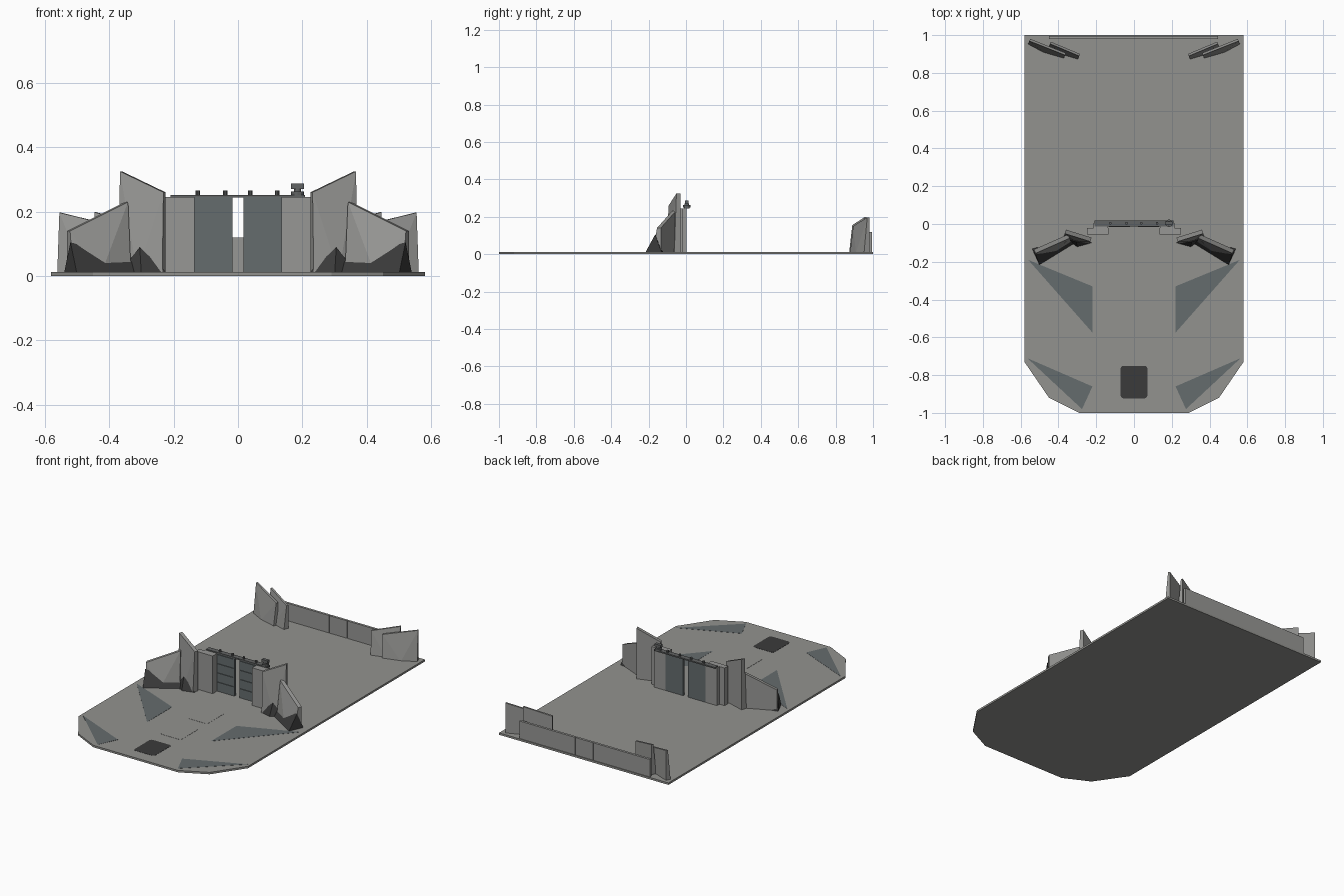
import bpy, bmesh, math
from mathutils import Vector

if "Cube" in bpy.data.objects:
    bpy.data.objects.remove(bpy.data.objects["Cube"])


def material(name, r, g, b):
    m = bpy.data.materials.new(name)
    m.diffuse_color = (r, g, b, 1)
    m.use_nodes = True
    m.node_tree.nodes["Principled BSDF"].inputs["Base Color"].default_value = m.diffuse_color
    return m


STONE = material("floor grey", 0.29, 0.29, 0.275)
ROCK = material("rock grey", 0.31, 0.31, 0.30)
SLATE = material("slate blue grey", 0.13, 0.15, 0.155)
DARK = material("charcoal", 0.043, 0.043, 0.043)
METAL = material("metal grey", 0.12, 0.125, 0.125)
FLOOR = 0.012


def finish(bm, name, mat):
    bmesh.ops.recalc_face_normals(bm, faces=bm.faces)
    me = bpy.data.meshes.new(name)
    bm.to_mesh(me)
    bm.free()
    me.materials.append(mat)
    ob = bpy.data.objects.new(name, me)
    bpy.context.collection.objects.link(ob)
    return ob


def box(name, x0, x1, y0, y1, z0, z1, mat):
    return plate(name, [(x0, y0), (x1, y0), (x1, y1), (x0, y1)], z0, z1, mat)


def plate(name, outline, z0, z1, mat):
    bm = bmesh.new()
    face = bm.faces.new([bm.verts.new((x, y, z0)) for x, y in outline])
    ext = bmesh.ops.extrude_face_region(bm, geom=[face])["geom"]
    bmesh.ops.translate(bm, vec=(0, 0, z1 - z0),
                        verts=[v for v in ext if isinstance(v, bmesh.types.BMVert)])
    return finish(bm, name, mat)


def hull(name, pts, mat):
    bm = bmesh.new()
    vs = [bm.verts.new(p) for p in pts]
    res = bmesh.ops.convex_hull(bm, input=vs)
    loose = [v for v in bm.verts if not v.link_faces]
    bmesh.ops.delete(bm, geom=loose, context='VERTS')
    return finish(bm, name, mat)


def cylinder(name, x, y, z, r, h, mat, segs=10):
    bm = bmesh.new()
    bmesh.ops.create_cone(bm, cap_ends=True, segments=segs, radius1=r, radius2=r, depth=h)
    bmesh.ops.translate(bm, vec=(x, y, z), verts=bm.verts)
    return finish(bm, name, mat)


def rounded(cx, cy, w, h, r):
    pts = []
    for i, (sx, sy) in enumerate([(1, 1), (-1, 1), (-1, -1), (1, -1)]):
        for k in range(4):
            a = math.radians(i * 90 + k * 30)
            pts.append((cx + sx * (w - r) + r * math.cos(a), cy + sy * (h - r) + r * math.sin(a)))
    return pts


def slab(name, s, p, q, hp, hq, thick_base, thick_top, mat):
    """Leaning rock slab between inner end p and outer end q, faceted to the front."""
    p, q = Vector(p), Vector(q)
    d = (q - p).normalized()
    n = Vector((d.y, -d.x))
    if n.y > 0:
        n = -n
    pts = []
    for a, h in ((p, hp), (q, hq)):
        for off, z in ((0, 0.008), (0, h), (thick_base, 0.008), (thick_top, h)):
            v = a + n * off
            pts.append((s * v.x, v.y, z))
    m = p.lerp(q, 0.55) + n * (thick_base * 1.35)
    pts.append((s * m.x, m.y, 0.008))
    return hull(name, pts, mat)


# Floor slab with chamfered front
half = [(0.58, 1), (0.58, -0.73), (0.45, -0.92), (0.29, -1)]
plate("floor_slab", half + [(-x, y) for x, y in reversed(half)], 0, FLOOR, STONE)

# Path tiles down the middle
for i, (cy, mat) in enumerate([(-0.317, STONE), (-0.575, STONE), (-0.837, DARK)]):
    plate(f"path_tile_{i}", rounded(0, cy, 0.071, 0.086, 0.015), FLOOR - 0.004, FLOOR + 0.001, mat)

# Back wall in three panels
for i, (a, b) in enumerate([(-0.45, -0.062), (-0.060, 0.060), (0.062, 0.445)]):
    box(f"back_wall_{i}", a, b, 0.98, 0.995, 0.008, 0.12, ROCK)

for s, side in ((-1, "left"), (1, "right")):
    # Floor inlays
    for i, tri in enumerate([[(0.56, -0.19), (0.22, -0.33), (0.22, -0.575)],
                             [(0.565, -0.71), (0.22, -0.86), (0.275, -0.98)]]):
        plate(f"floor_inlay_{side}_{i}", [(s * x, y) for x, y in tri],
              FLOOR - 0.004, FLOOR + 0.001, SLATE)

    # Gate door with raised bands on the front
    x0, x1 = sorted((s * 0.017, s * 0.137))
    box(f"gate_door_{side}", x0, x1, -0.012, 0.004, 0.008, 0.245, SLATE)
    for k in range(4):
        z = 0.018 + k * 0.057
        box(f"door_band_{side}_{k}", x0 + 0.004, x1 - 0.004, -0.016, -0.010, z, z + 0.052, SLATE)

    # Gate post and side wall
    x0, x1 = sorted((s * 0.135, s * 0.25))
    box(f"gate_post_{side}", x0, x1, -0.055, -0.02, 0.008, 0.245, ROCK)
    x0, x1 = sorted((s * 0.137, s * 0.215))
    box(f"gate_side_{side}", x0, x1, -0.022, 0.004, 0.008, 0.245, ROCK)

    # Front rocks
    slab(f"tall_rock_{side}", s, (0.225, -0.072), (0.36, -0.03), 0.26, 0.325, 0.034, 0.022, ROCK)
    slab(f"outer_rock_{side}", s, (0.35, -0.055), (0.53, -0.135), 0.23, 0.14, 0.045, 0.022, ROCK)
    hull(f"dark_rock_{side}", [(s * x, y, z) for x, y, z in [
        (0.54, -0.13, 0.008), (0.50, -0.218, 0.008), (0.30, -0.095, 0.008),
        (0.52, -0.165, 0.105), (0.33, -0.09, 0.045)]], DARK)
    hull(f"small_dark_rock_{side}", [(s * x, y, z) for x, y, z in [
        (0.22, -0.10, 0.008), (0.37, -0.075, 0.008), (0.30, -0.122, 0.008),
        (0.30, -0.06, 0.008), (0.305, -0.094, 0.09)]], DARK)

    # Rear rocks
    slab(f"rear_rock_outer_{side}", s, (0.36, 0.905), (0.55, 0.98), 0.15, 0.197, 0.03, 0.012, ROCK)
    slab(f"rear_rock_inner_{side}", s, (0.285, 0.90), (0.44, 0.965), 0.155, 0.198, 0.03, 0.012, ROCK)

# Beam over the gate with bolts
box("gate_beam", -0.21, 0.208, -0.012, 0.018, 0.244, 0.252, METAL)
for i, x in enumerate((-0.125, -0.04, 0.038, 0.122)):
    cylinder(f"beam_bolt_{i}", x, 0.004, 0.257, 0.007, 0.016, METAL)

# Lamp on the beam
cylinder("lamp_base", 0.185, 0.004, 0.257, 0.02, 0.012, METAL, 12)
cylinder("lamp_neck", 0.185, 0.004, 0.266, 0.011, 0.012, METAL, 12)
box("lamp_head", 0.165, 0.205, -0.006, 0.014, 0.270, 0.287, METAL)
